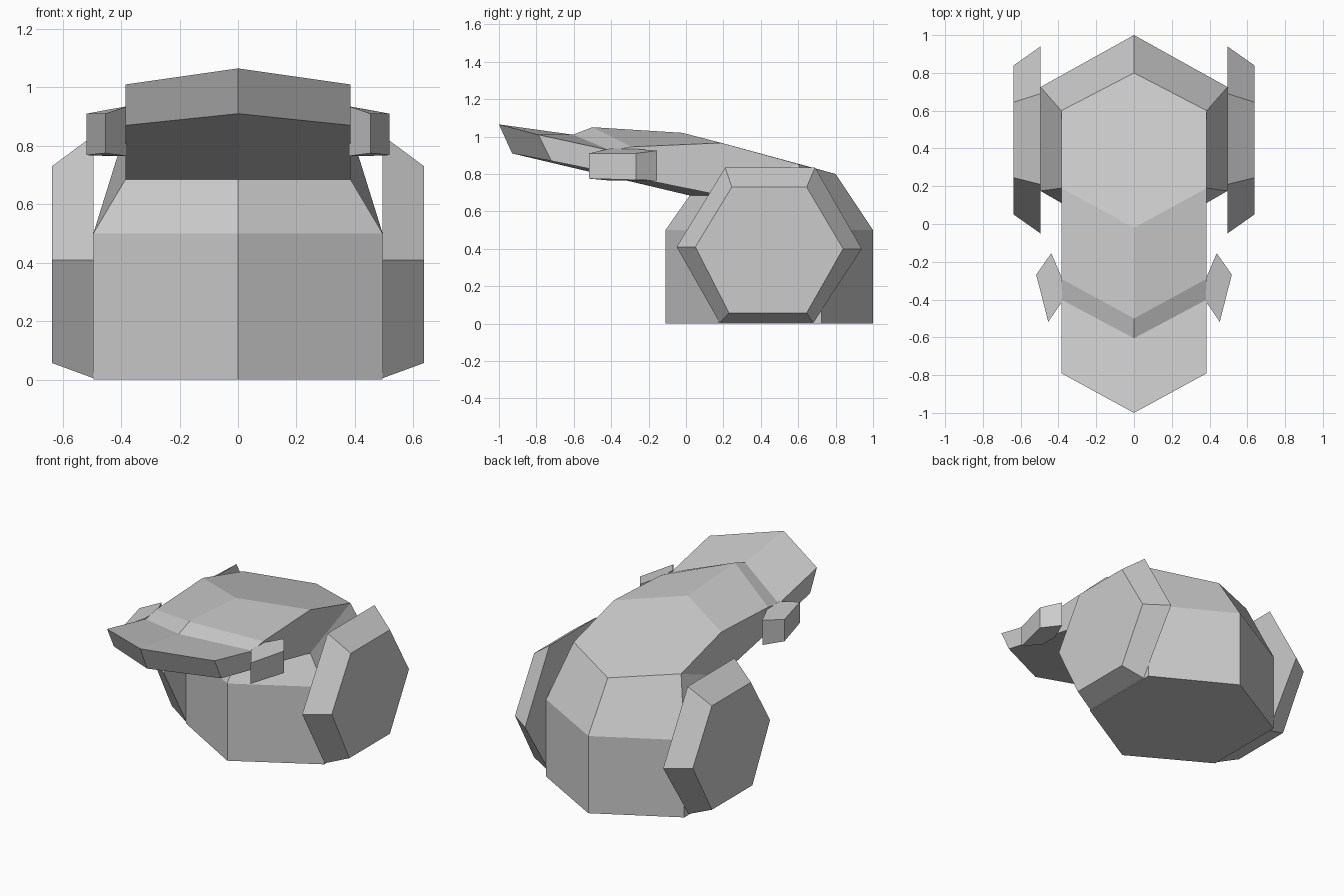
import bpy

if "Cube" in bpy.data.objects:
    bpy.data.objects.remove(bpy.data.objects["Cube"])


def make(name, verts, faces):
    import bmesh
    me = bpy.data.meshes.new(name)
    me.from_pydata(verts, [], faces)
    bm = bmesh.new()
    bm.from_mesh(me)
    bmesh.ops.remove_doubles(bm, verts=bm.verts, dist=0.0005)
    bmesh.ops.recalc_face_normals(bm, faces=bm.faces)
    bm.to_mesh(me)
    bm.free()
    ob = bpy.data.objects.new(name, me)
    bpy.context.collection.objects.link(ob)
    return ob


def loft(rings, cap_start=True, cap_end=True):
    n = len(rings[0])
    verts = [p for r in rings for p in r]
    faces = [(k * n + i, k * n + (i + 1) % n, (k + 1) * n + (i + 1) % n, (k + 1) * n + i)
             for k in range(len(rings) - 1) for i in range(n)]
    if cap_start:
        faces.append(tuple(range(n)))
    if cap_end:
        faces.append(tuple(range(len(verts) - n, len(verts))))
    return verts, faces


def hexagon(w, back, back_side, front_side, front):
    # each argument after w is (y, z)
    return [(0, *back), (w, *back_side), (w, *front_side),
            (0, *front), (-w, *front_side), (-w, *back_side)]


# hexagonal body with tapered shoulders, open where the head joins
base, mid = [hexagon(0.495, (1.0, z), (0.725, z), (0.175, z), (-0.11, z)) for z in (0, 0.5)]
collar = hexagon(0.385, (0.8, 0.8), (0.6, 0.853), (0.19, 0.685), (0.02, 0.685))
verts, faces = loft([base, mid, collar], cap_end=False)

# neck and visor: profile of (centre y, centre z, side y, side z)
W = 0.385
profile = [(0.8, 0.8, 0.6, 0.853), (-0.02, 1.02, 0.19, 0.966),
           (-0.5, 1.05, -0.29, 0.945), (-0.605, 1.01, -0.4, 0.925),
           (-1.0, 1.065, -0.79, 1.01), (-0.93, 0.91, -0.72, 0.87),
           (0.02, 0.685, 0.19, 0.685)]
o, n = len(verts), len(profile)
for s in (-1, 0, 1):
    verts += [(s * W, p[2], p[3]) if s else (0, p[0], p[1]) for p in profile]
for c in range(2):
    for i in range(n - 1):
        a = o + c * n + i
        faces.append((a, a + 1, a + n + 1, a + n))
faces.append(tuple(range(o, o + n)))
faces.append(tuple(range(o + 2 * n, o + 3 * n)))
make("body_and_head", verts, faces)

# bevelled hexagonal haunches, as (y, z)
inner = [(-0.05, 0.41), (0.21, 0.835), (0.69, 0.835), (0.94, 0.40), (0.68, 0.005), (0.18, 0.005)]
outer = [(0.05, 0.41), (0.245, 0.73), (0.645, 0.73), (0.84, 0.40), (0.645, 0.057), (0.23, 0.057)]
# small angular side pods, as (x, y, bottom z, top z)
pod = [(0.38, -0.29, 0.765, 0.935), (0.438, -0.155, 0.765, 0.925), (0.518, -0.268, 0.768, 0.91),
       (0.454, -0.518, 0.775, 0.91), (0.38, -0.41, 0.765, 0.935)]
for s, side in ((1, "left"), (-1, "right")):
    make(side + "_haunch", *loft([[(s * 0.495, y, z) for y, z in inner],
                                  [(s * 0.637, y, z) for y, z in outer]]))
    make(side + "_pod", *loft([[(s * p[0], p[1], p[k]) for p in pod] for k in (2, 3)]))
